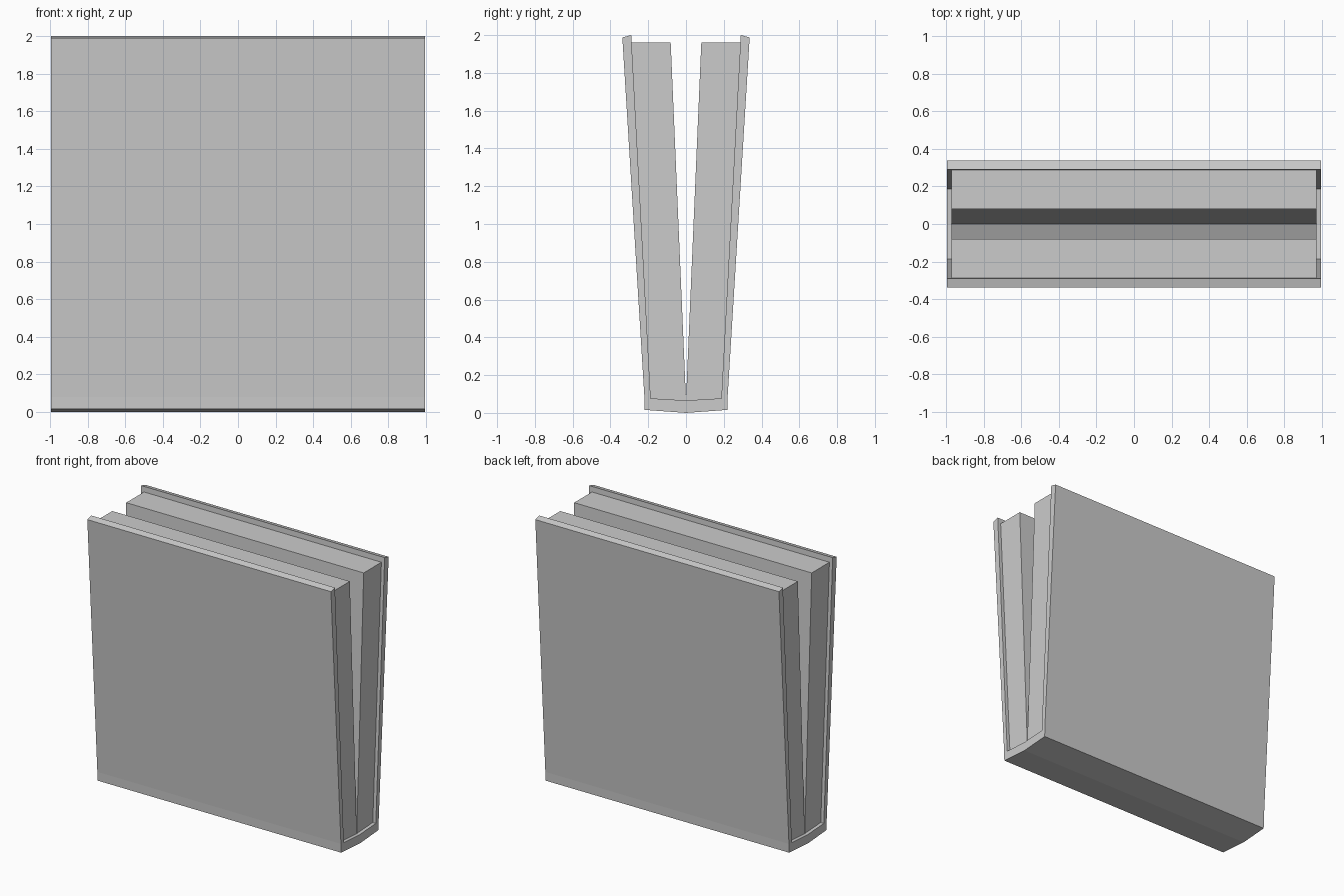
import bpy
import bmesh

if "Cube" in bpy.data.objects:
    bpy.data.objects.remove(bpy.data.objects["Cube"], do_unlink=True)

# Single plain grey
grey = bpy.data.materials.new("plain_grey")
grey.use_nodes = True
colour = (0.6, 0.6, 0.6, 1.0)
grey.diffuse_color = colour
grey.node_tree.nodes["Principled BSDF"].inputs["Base Color"].default_value = colour


def prism(name, profile, half_width):
    """Extrude a (y, z) profile along x, centred on x = 0."""
    bm = bmesh.new()
    face = bm.faces.new([bm.verts.new((-half_width, y, z)) for y, z in profile])
    new = bmesh.ops.extrude_face_region(bm, geom=[face], use_keep_orig=True)["geom"]
    verts = [v for v in new if isinstance(v, bmesh.types.BMVert)]
    bmesh.ops.translate(bm, verts=verts, vec=(2 * half_width, 0, 0))
    bmesh.ops.recalc_face_normals(bm, faces=bm.faces)
    mesh = bpy.data.meshes.new(name)
    bm.to_mesh(mesh)
    bm.free()
    mesh.materials.append(grey)
    obj = bpy.data.objects.new(name, mesh)
    bpy.context.collection.objects.link(obj)
    return obj


def mirror(points):
    return [(-y, z) for y, z in reversed(points)]


# Cover: two splayed boards joined by a shallow bent spine
outer = [(0.219, 0.016), (0.220, 0.08), (0.337, 1.988)]
inner = [(0.290, 2.0), (0.187, 0.077)]
half = outer + inner
prism("cover", [(0, 0)] + half + [(0, 0.066)] + mirror(half), 0.995)

# Page blocks, opening in a narrow V from the spine
block = [(0, 0.066), (0.187, 0.077), (0.288, 1.96), (0.081, 1.96)]
prism("back_pages", block, 0.97)
prism("front_pages", mirror(block), 0.97)
